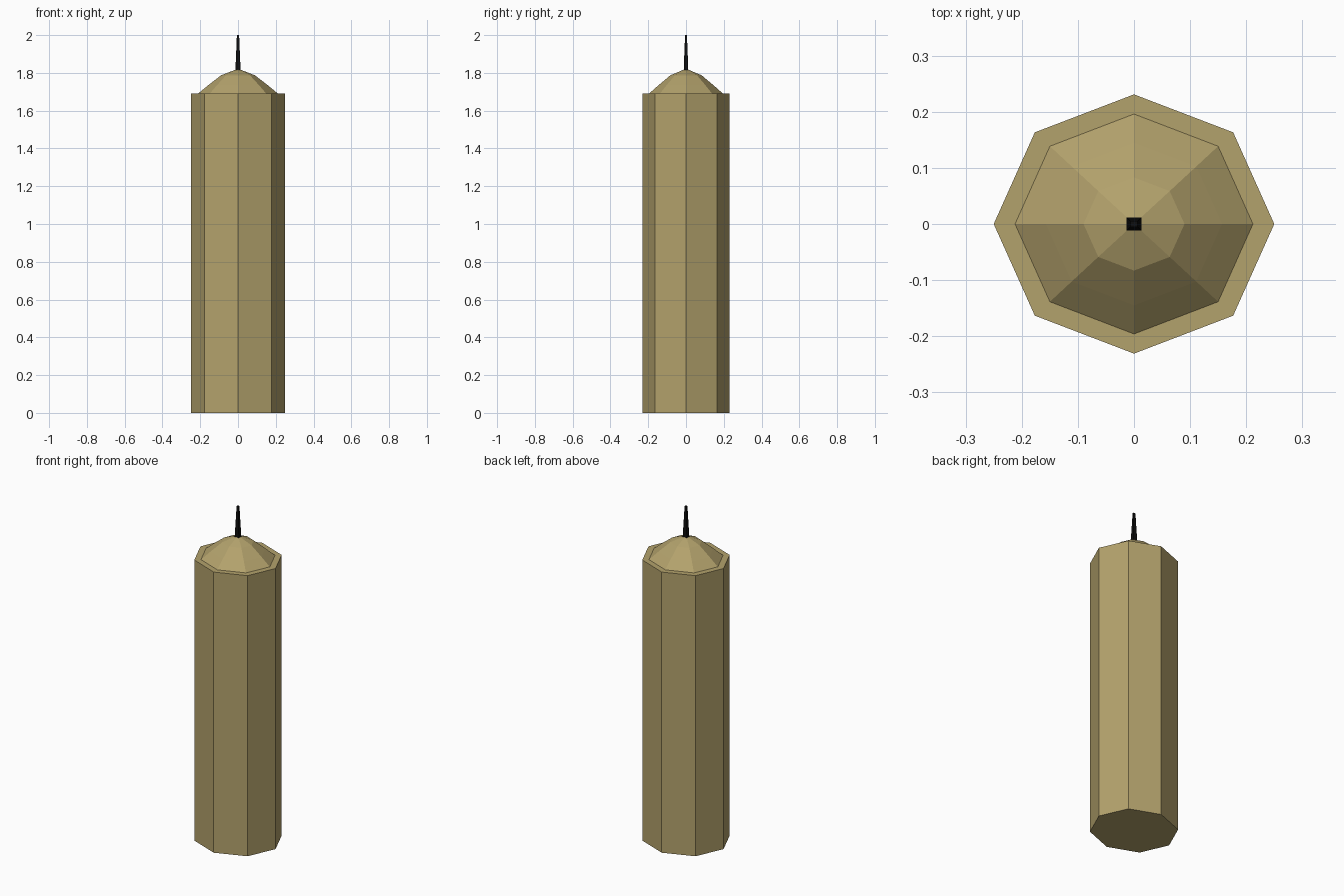
import bpy, bmesh, math

if "Cube" in bpy.data.objects:
    bpy.data.objects.remove(bpy.data.objects["Cube"])


def material(name, color):
    m = bpy.data.materials.new(name)
    m.diffuse_color = color
    m.use_nodes = True
    m.node_tree.nodes["Principled BSDF"].inputs["Base Color"].default_value = m.diffuse_color
    return m


def loft(name, rings, sides, phase, mat, tip=None):
    """Stack of (rx, ry, z) rings, capped below and closed by a cap or a tip."""
    bm = bmesh.new()
    loops = []
    for rx, ry, z in rings:
        angles = [phase + math.tau * i / sides for i in range(sides)]
        loops.append([bm.verts.new((rx * math.cos(a), ry * math.sin(a), z)) for a in angles])
    for lo, hi in zip(loops, loops[1:]):
        for i in range(sides):
            j = (i + 1) % sides
            bm.faces.new((lo[i], lo[j], hi[j], hi[i]))
    bm.faces.new(loops[0][::-1])
    if tip is None:
        bm.faces.new(loops[-1])
    else:
        apex = bm.verts.new((0, 0, tip))
        for i in range(sides):
            bm.faces.new((loops[-1][i], loops[-1][(i + 1) % sides], apex))
    mesh = bpy.data.meshes.new(name)
    bm.to_mesh(mesh)
    bm.free()
    mesh.materials.append(mat)
    ob = bpy.data.objects.new(name, mesh)
    bpy.context.collection.objects.link(ob)
    return ob


wax = material("wax", (0.45, 0.36, 0.15, 1))
black = material("wick_black", (0.004, 0.004, 0.004, 1))

# Octagonal body with flat rim and faceted dome
loft("candle_body", [
    (0.25, 0.231, 0.0),
    (0.25, 0.231, 1.69),
    (0.212, 0.196, 1.69),
    (0.157, 0.145, 1.735),
    (0.09, 0.083, 1.787),
], 8, 0, wax, tip=1.822)

# Square tapered wick
r = math.sqrt(2)
loft("wick", [
    (0.014 * r, 0.012 * r, 1.81),
    (0.010 * r, 0.009 * r, 1.90),
    (0.006 * r, 0.005 * r, 2.0),
], 4, math.pi / 4, black)
